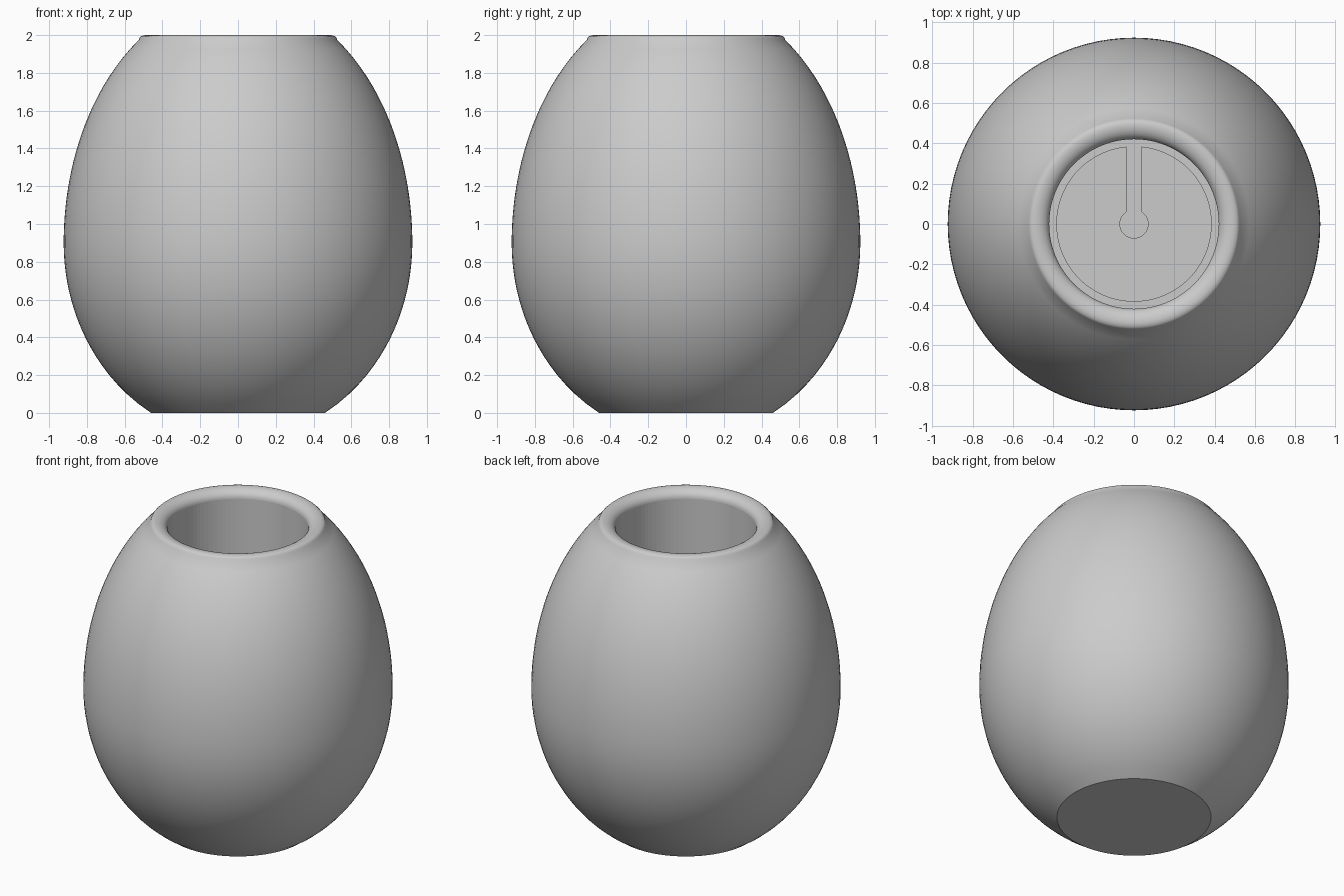
import bpy
import bmesh
from math import sin, cos, pi, sqrt, asin, radians

cube = bpy.data.objects.get("Cube")
if cube:
    bpy.data.objects.remove(cube, do_unlink=True)

SEGMENTS = 96
BELLY_R, BELLY_Z = 0.923, 0.9
BORE_R, FLOOR_Z = 0.42, 0.2
PLATE_R, PLATE_H = 0.385, 0.04

grey = bpy.data.materials.new("plain grey")
grey.use_nodes = True
colour = (0.6, 0.6, 0.6, 1)
grey.diffuse_color = colour
grey.node_tree.nodes["Principled BSDF"].inputs["Base Color"].default_value = colour


def make_object(name, bm):
    bmesh.ops.recalc_face_normals(bm, faces=bm.faces)
    mesh = bpy.data.meshes.new(name)
    bm.to_mesh(mesh)
    bm.free()
    mesh.materials.append(grey)
    obj = bpy.data.objects.new(name, mesh)
    bpy.context.collection.objects.link(obj)
    return obj


def egg_radius(z):
    half_height = 1.038 if z < BELLY_Z else 1.307
    return BELLY_R * sqrt(1 - ((z - BELLY_Z) / half_height) ** 2)


def lathe(name, profile):
    bm = bmesh.new()
    verts = [bm.verts.new((r, 0, z)) for r, z in profile]
    edges = [bm.edges.new(pair) for pair in zip(verts, verts[1:])]
    bmesh.ops.spin(bm, geom=verts + edges, cent=(0, 0, 0), axis=(0, 0, 1),
                   angle=2 * pi, steps=SEGMENTS, use_duplicate=False)
    bmesh.ops.remove_doubles(bm, verts=bm.verts, dist=0.0001)
    return make_object(name, bm)


# Egg-shaped wall, rounded rim, straight bore and flat floor in one profile
rim_z = 1.975
profile = [(0, 0)]
profile += [(egg_radius(rim_z * i / 40), rim_z * i / 40) for i in range(41)]
outer_r = egg_radius(rim_z)
profile += [(outer_r - 0.035 * (1 - cos(a)), rim_z + 0.025 * sin(a))
            for a in (radians(d) for d in (30, 50, 70, 90))]
lip_r = outer_r - 0.035
profile += [(lip_r - (lip_r - BORE_R) * sin(a), 2 - 0.055 * (1 - cos(a)))
            for a in (pi / 2 * i / 8 for i in range(1, 9))]
profile += [(BORE_R, FLOOR_Z), (0, FLOOR_Z)]
vessel = lathe("egg_vessel", profile)

bpy.context.view_layer.objects.active = vessel
vessel.select_set(True)
bpy.ops.object.shade_smooth_by_angle(angle=radians(35))
vessel.select_set(False)

# Bore wall stays faceted
for face in vessel.data.polygons:
    x, y, z = face.center
    if FLOOR_Z < z < 1.9 and x * x + y * y < (BORE_R + 0.01) ** 2:
        face.use_smooth = False


# Floor plate with a keyhole slot running from the centre to the back
def arc(radius, half_width, steps):
    gap = asin(half_width / radius)
    start, sweep = pi / 2 + gap, 2 * (pi - gap)
    return [(radius * cos(start + sweep * i / steps),
             radius * sin(start + sweep * i / steps)) for i in range(steps + 1)]


slot_half = 0.037
outline = arc(PLATE_R, slot_half, 80) + arc(0.07, slot_half, 28)[::-1]
bm = bmesh.new()
base = bm.faces.new([bm.verts.new((x, y, FLOOR_Z)) for x, y in outline])
raised = bmesh.ops.extrude_face_region(bm, geom=[base], use_keep_orig=True)
top = [v for v in raised["geom"] if isinstance(v, bmesh.types.BMVert)]
bmesh.ops.translate(bm, verts=top, vec=(0, 0, PLATE_H))
make_object("floor_plate", bm)
